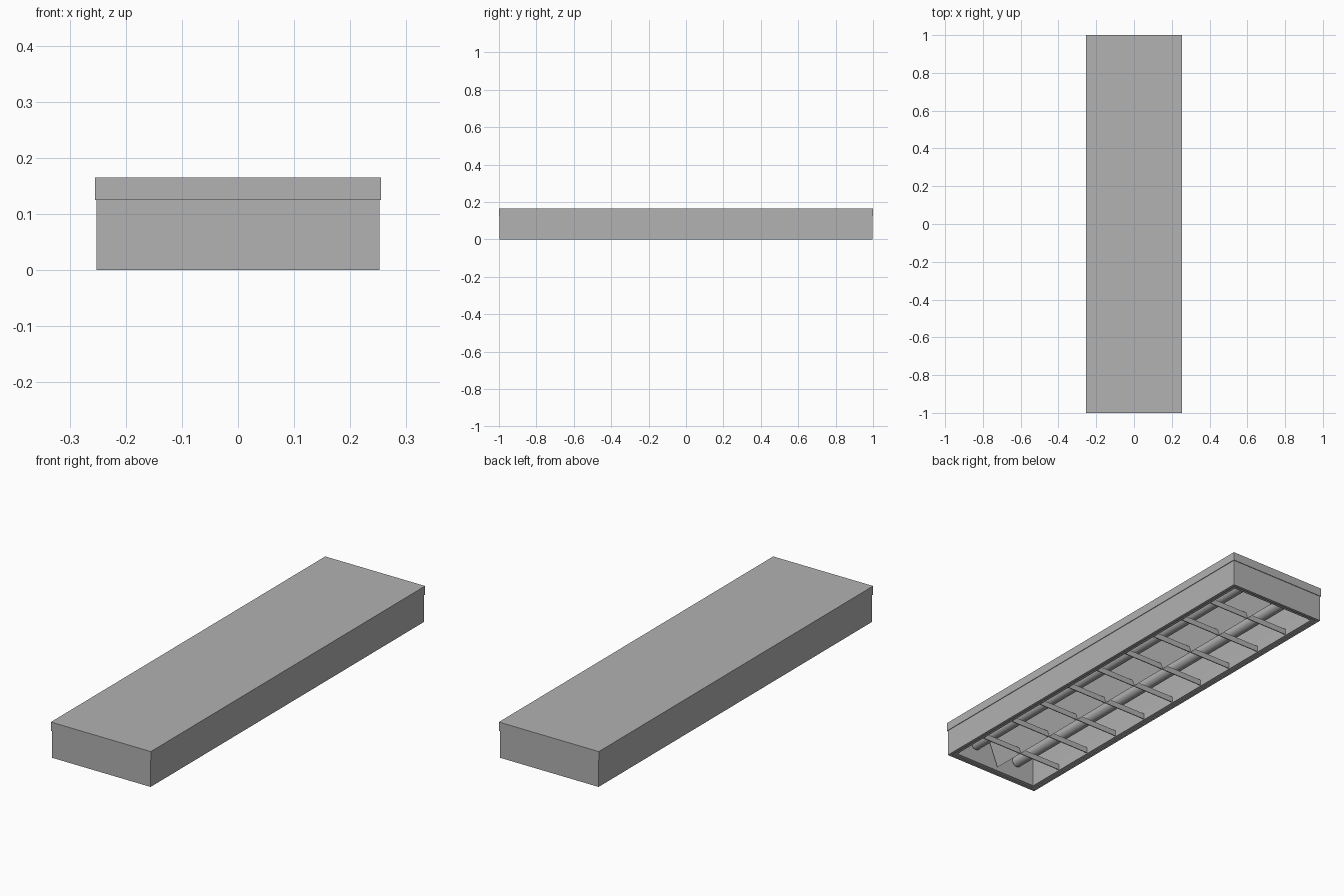
import bpy, bmesh
from math import radians

if "Cube" in bpy.data.objects:
    bpy.data.objects.remove(bpy.data.objects["Cube"])

HALF_W, HALF_L = 0.255, 1.0

# One painted-metal grey for the whole fixture
grey = bpy.data.materials.new("light_grey")
grey.use_nodes = True
colour = (0.445, 0.445, 0.445, 1)
grey.diffuse_color = colour
grey.node_tree.nodes["Principled BSDF"].inputs["Base Color"].default_value = colour


def finish(name, bm):
    bmesh.ops.recalc_face_normals(bm, faces=bm.faces)
    mesh = bpy.data.meshes.new(name)
    bm.to_mesh(mesh)
    bm.free()
    mesh.materials.append(grey)
    obj = bpy.data.objects.new(name, mesh)
    bpy.context.collection.objects.link(obj)
    return obj


def housing(name, rings):
    """Loft rectangular rings given as (inset, height), capped at both ends."""
    bm = bmesh.new()
    loops = []
    for inset, z in rings:
        x, y = HALF_W - inset, HALF_L - inset
        loops.append([bm.verts.new((sx * x, sy * y, z))
                      for sx, sy in ((-1, -1), (1, -1), (1, 1), (-1, 1))])
    for a, b in zip(loops, loops[1:]):
        for i in range(4):
            j = (i + 1) % 4
            bm.faces.new((a[i], a[j], b[j], b[i]))
    bm.faces.new(loops[0])
    bm.faces.new(loops[-1])
    return finish(name, bm)


def prism(name, profile, y0, y1):
    """Extrude an x-z outline along y."""
    bm = bmesh.new()
    face = bm.faces.new([bm.verts.new((x, y0, z)) for x, z in profile])
    new = bmesh.ops.extrude_face_region(bm, geom=[face])["geom"]
    bmesh.ops.translate(bm, vec=(0, y1 - y0, 0),
                        verts=[v for v in new if isinstance(v, bmesh.types.BMVert)])
    return finish(name, bm)


# Outer shell with top lip, stepped bottom rim and inner trough
housing("housing", [
    (0, 0.165), (0, 0.125), (0.003, 0.125), (0.003, 0),
    (0.016, 0), (0.016, 0.004), (0.033, 0.004),
    (0.033, 0.055), (0.038, 0.147)])

# Central wedge reflector
prism("center_reflector",
      [(-0.055, 0.147), (0, 0.01), (0.055, 0.147)], -0.952, 0.952)

# Lamp tubes
for side, x in (("right", -0.12), ("left", 0.12)):
    bpy.ops.mesh.primitive_cylinder_add(
        vertices=24, radius=0.025, depth=1.92,
        location=(x, 0, 0.085), rotation=(radians(90), 0, 0))
    tube = bpy.context.object
    tube.name = side + "_lamp_tube"
    tube.data.materials.append(grey)
    bpy.ops.object.shade_smooth_by_angle(angle=radians(40))

# Cross louver blades
for i in range(9):
    y = (i - 4) * 0.1975
    prism(f"louver_blade_{i + 1}",
          [(-0.222, 0.008), (0.222, 0.008), (0.222, 0.035), (-0.222, 0.035)],
          y - 0.002, y + 0.002)
